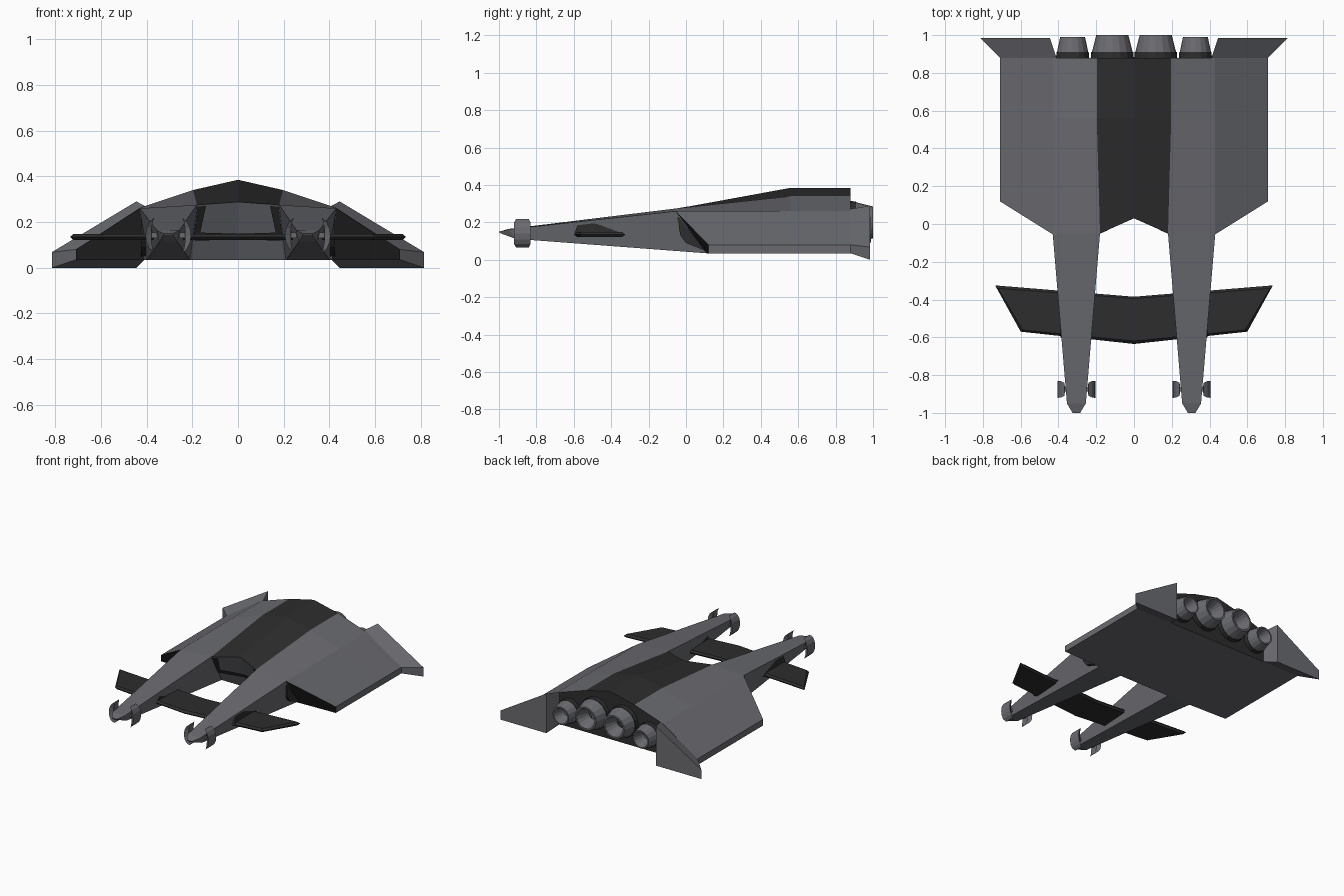
import bpy, bmesh, math

if "Cube" in bpy.data.objects:
    bpy.data.objects.remove(bpy.data.objects["Cube"])

def material(name, rgb):
    m = bpy.data.materials.new(name)
    m.diffuse_color = (*rgb, 1)
    m.use_nodes = True
    m.node_tree.nodes["Principled BSDF"].inputs["Base Color"].default_value = m.diffuse_color
    return m

GREY = material("hull_grey", (0.145, 0.147, 0.163))
DARK = material("dark_panel", (0.026, 0.026, 0.026))

def build(name, verts, faces, dark=(), mirror=True, mats=(GREY, DARK)):
    """Mesh object, mirrored across x; `dark` lists the faces in the second colour."""
    bm = bmesh.new()
    vs = [bm.verts.new(v) for v in verts]
    for i, f in enumerate(faces):
        face = bm.faces.new([vs[k] for k in f])
        face.material_index = int(i in dark)
    if mirror:
        geom = bm.verts[:] + bm.faces[:] + bm.edges[:]
        new = bmesh.ops.duplicate(bm, geom=geom)["geom"]
        for v in [g for g in new if isinstance(g, bmesh.types.BMVert)]:
            v.co.x = -v.co.x
        bmesh.ops.reverse_faces(bm, faces=[g for g in new if isinstance(g, bmesh.types.BMFace)])
        bmesh.ops.remove_doubles(bm, verts=bm.verts, dist=0.0005)
    bmesh.ops.recalc_face_normals(bm, faces=bm.faces)
    me = bpy.data.meshes.new(name)
    bm.to_mesh(me)
    bm.free()
    for m in mats:
        me.materials.append(m)
    ob = bpy.data.objects.new(name, me)
    bpy.context.collection.objects.link(ob)
    return ob

def loft(name, rings, caps=True, **kw):
    n = len(rings[0])
    verts = [p for r in rings for p in r]
    faces = [(a*n+i, a*n+(i+1) % n, (a+1)*n+(i+1) % n, (a+1)*n+i)
             for a in range(len(rings)-1) for i in range(n)]
    if caps:
        faces += [tuple(range(n)), tuple(range(len(verts)-n, len(verts)))]
    return build(name, verts, faces, **kw)

# Main hull: right half from three sections, swept-back front, dark roof and intakes
front = [(0, .03, .288), (.18, -.05, .275), (.43, -.055, .26), (.71, .12, .08),
         (.71, .12, .035), (.41, .11, .035), (.2, .11, .035), (0, .11, .035)]
prof = [(0, .385), (.197, .34), (.43, .262), (.71, .08),
        (.71, .035), (.41, .035), (.2, .035), (0, .035)]
rings = [front] + [[(x, y, z) for x, z in prof] for y in (.56, .88)]
verts = [p for r in rings for p in r]
faces = [(a*8+i, a*8+i+1, a*8+i+9, a*8+i+8) for a in (0, 1) for i in range(7)]
faces += [(0, 1, 6, 7), (1, 2, 5, 6), (2, 3, 4, 5), (16, 17, 22, 23), (17, 18, 21, 22), (18, 19, 20, 21)]
build("main_hull", verts, faces, dark=(0, 7, 16, 17, 18))

# Dark frame strips either side of the cockpit front, lying just ahead of it
def on_front(x, t):
    top = (.03 - .08*x/.18, .288 - .013*x/.18)
    return (x, top[0] + (.11-top[0])*t - .006, top[1] + (.035-top[1])*t)
strip = [on_front(.14, .03), on_front(.178, .03), on_front(.195, .62), on_front(.165, .5)]
build("cockpit_side_frame", strip, [(0, 1, 2, 3)], dark=(0,))
build("cockpit_sill", [on_front(0, .55), on_front(.19, .5), on_front(.19, .65), on_front(0, .65)],
      [(0, 1, 2, 3)], dark=(0,))

# Twin forward prongs
loft("prong", [
    [(.18, -.05, .275), (.43, -.055, .26), (.40, .11, .035), (.21, .11, .035)],
    [(.255, -.95, .165), (.355, -.95, .163), (.345, -.91, .112), (.265, -.91, .112)],
    [(.285, -1, .15), (.325, -1, .15), (.325, -.995, .143), (.285, -.995, .143)]])

# Dark side wedges under the wing roots, and dark slots above the canard
def side_plate(name, pts, x0, x1):
    loft(name, [[(x, y, z) for y, z in pts] for x in (x0, x1)], mats=(DARK,))
side_plate("intake_wedge", [(-.05, .245), (-.03, .13), (.0, .09), (.10, .05)], .38, .425)
side_plate("canard_slot", [(-.60, .13), (-.34, .13), (-.38, .208), (-.58, .185)], .23, .389)

# Canard wing crossing both prongs, with chamfered edges
plan = [(0, -.635), (.6, -.57), (.735, -.325), (0, -.385)]
mid = [(x, y, .135) for x, y in plan]
low = [(x*.98, -.48+(y+.48)*.9, .122) for x, y in plan]
high = [(x*.98, -.48+(y+.48)*.9, .148) for x, y in plan]
loft("canard", [low, mid, high], mats=(DARK,))

# Crescent emitters on each side of the prong tips
for side in (-1, 1):
    arcs = []
    for k in range(7):
        a = math.radians(-72 + 24*k)
        w = .026 + .019*min(1, math.cos(a)*1.4)
        z = .142 + .075*math.sin(a)/math.sin(math.radians(72))
        xo = .305 + side*(.048 + .052*math.cos(a))
        xi = .305 + side*(.056 + .018*math.cos(a))
        arcs.append([(xo, -.875-w, z), (xo, -.875+w, z), (xi, -.875+w*.6, z), (xi, -.875-w*.6, z)])
    loft("tip_crescent", arcs)
    x0, x1 = .305 + side*.03, .305 + side*.085
    loft("crescent_post", [[(x, -.875+dy, .142+dz) for dy, dz in
         ((-.012, -.012), (.012, -.012), (.012, .012), (-.012, .012))] for x in (x0, x1)])

# Flared rear fins
loft("rear_fin", [
    [(.41, .88, .272), (.71, .88, .08), (.71, .88, .035), (.41, .88, .035)],
    [(.445, .985, .29), (.815, .985, .068), (.815, .985, 0), (.445, .985, 0)]])

# Hollow engine nozzles: outer cone, rim, inner cone and dark base collar
def circle(cx, cz, y, r, n=16):
    return [(cx + r*math.cos(2*math.pi*i/n), y, cz + r*math.sin(2*math.pi*i/n)) for i in range(n)]
for x, z, r0, r1, y1 in ((.115, .2, .115, .085, 1.0), (.325, .16, .088, .066, .99)):
    loft("engine_nozzle", [circle(x, z, .90, r0*.96), circle(x, z, y1, r1),
                           circle(x, z, y1, r1*.86), circle(x, z, .91, r1*.45)], mats=(GREY,))
    loft("nozzle_collar", [circle(x, z, .87, r0), circle(x, z, .91, r0*.97)], mats=(DARK,))
